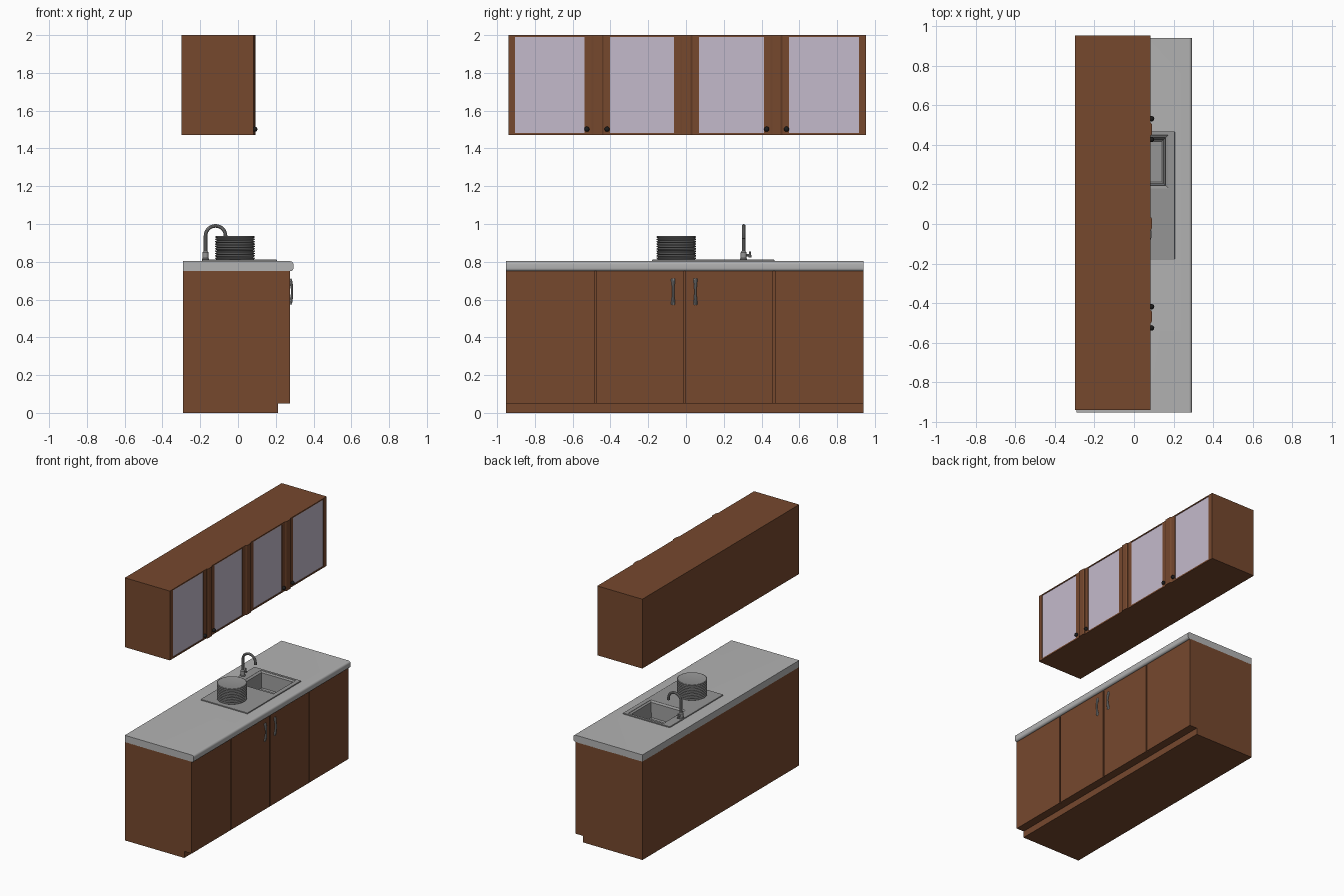
import bpy, bmesh, math
from math import cos, sin, pi

if "Cube" in bpy.data.objects:
    bpy.data.objects.remove(bpy.data.objects["Cube"])


def material(name, rgb):
    m = bpy.data.materials.new(name)
    m.diffuse_color = (*rgb, 1)
    m.use_nodes = True
    m.node_tree.nodes["Principled BSDF"].inputs["Base Color"].default_value = m.diffuse_color
    return m


WOOD = material("wood", (0.18, 0.065, 0.027))
GLASS = material("frosted_glass", (0.55, 0.49, 0.60))
BLACK = material("black", (0.012, 0.012, 0.012))
STEEL = material("steel", (0.30, 0.30, 0.30))
STONE = material("worktop_grey", (0.45, 0.45, 0.45))


def make(name, bm, mat, smooth=False):
    bmesh.ops.recalc_face_normals(bm, faces=bm.faces)
    me = bpy.data.meshes.new(name)
    bm.to_mesh(me)
    bm.free()
    ob = bpy.data.objects.new(name, me)
    bpy.context.collection.objects.link(ob)
    if mat:
        me.materials.append(mat)
    if smooth:
        soften(ob)
    return ob


def soften(ob):
    bpy.ops.object.select_all(action='DESELECT')
    ob.select_set(True)
    bpy.context.view_layer.objects.active = ob
    bpy.ops.object.shade_smooth_by_angle(angle=math.radians(35))


def box(name, x, y, z, mat):
    bm = bmesh.new()
    bmesh.ops.create_cube(bm, size=1)
    for v in bm.verts:
        v.co = [r[0] + (c + 0.5) * (r[1] - r[0]) for c, r in zip(v.co, (x, y, z))]
    return make(name, bm, mat)


def extrude(name, pts, vec, mat, smooth=False):
    bm = bmesh.new()
    f = bm.faces.new([bm.verts.new(p) for p in pts])
    g = bmesh.ops.extrude_face_region(bm, geom=[f])["geom"]
    bmesh.ops.translate(bm, vec=vec, verts=[v for v in g if isinstance(v, bmesh.types.BMVert)])
    return make(name, bm, mat, smooth)


def lathe(name, profile, loc, mat, n=32):
    bm = bmesh.new()
    vs = [bm.verts.new((r, 0, z)) for r, z in profile]
    es = [bm.edges.new(p) for p in zip(vs, vs[1:])]
    bmesh.ops.spin(bm, geom=vs + es, cent=(0, 0, 0), axis=(0, 0, 1), angle=2 * pi, steps=n)
    bmesh.ops.remove_doubles(bm, verts=bm.verts, dist=1e-5)
    ob = make(name, bm, mat, True)
    ob.location = loc
    return ob


def tube(name, pts, radii, mat):
    cu = bpy.data.curves.new(name, 'CURVE')
    cu.dimensions = '3D'
    cu.bevel_depth = 1
    cu.bevel_resolution = 3
    cu.use_fill_caps = True
    sp = cu.splines.new('POLY')
    sp.points.add(len(pts) - 1)
    for p, co, r in zip(sp.points, pts, radii):
        p.co = (*co, 1)
        p.radius = r
    ob = bpy.data.objects.new(name, cu)
    bpy.context.collection.objects.link(ob)
    cu.materials.append(mat)
    bpy.ops.object.select_all(action='DESELECT')
    ob.select_set(True)
    bpy.context.view_layer.objects.active = ob
    bpy.ops.object.convert(target='MESH')
    soften(bpy.context.object)


Y0, Y1 = -0.953, 0.94          # base unit ends
U0, U1 = -0.941, 0.953         # wall unit ends

# Base unit: plinth, carcass and four doors
box("plinth", (-0.29, 0.213), (Y0, Y1), (0, 0.052), WOOD)
carcass = box("base_carcass", (-0.29, 0.266), (Y0, Y1), (0.05, 0.752), WOOD)
w = (Y1 - Y0) / 4
for i in range(4):
    a = Y0 + i * w
    box(f"base_door_{i+1}", (0.264, 0.276), (a + 0.005 * (i > 0), a + w - 0.005 * (i < 3)),
        (0.05, 0.752), WOOD)

# Bowed door handles
for i, y in enumerate((-0.068, 0.050)):
    ts = [k / 12 for k in range(13)]
    tube(f"door_handle_{i+1}",
         [(0.272 + 0.014 * sin(pi * t) ** 0.6, y, 0.577 + 0.13 * t) for t in ts],
         [0.006 + 0.006 * abs(2 * t - 1) ** 2 for t in ts], STEEL)

# Worktop with rounded front edge
R = 0.016
prof = [(-0.29, 0.75), (-0.29, 0.803)]
prof += [(0.293 - R + R * sin(a), 0.803 - R + R * cos(a)) for a in [k * pi / 12 for k in range(7)]]
prof += [(0.293 - R + R * cos(a), 0.75 + R - R * sin(a)) for a in [k * pi / 12 for k in range(7)]]
worktop = extrude("worktop", [(x, Y0, z) for x, z in prof], (0, Y1 - Y0, 0), STONE, True)

# Sink deck, with an opening cut through deck, worktop and carcass
deck = box("sink_deck", (-0.19, 0.206), (-0.18, 0.468), (0.80, 0.811), STEEL)
BX, BY = (-0.12, 0.172), (0.182, 0.448)
cutter = box("sink_cutter", BX, BY, (0.67, 0.9), None)
cutter.hide_render = True
cutter.hide_viewport = True
for ob in (deck, worktop, carcass):
    m = ob.modifiers.new("opening", 'BOOLEAN')
    m.operation = 'DIFFERENCE'
    m.solver = 'EXACT'
    m.object = cutter
bev = deck.modifiers.new("soft_edge", 'BEVEL')
bev.width = 0.003
bev.segments = 2

# Sink bowl: tapered open shell with a drain
bm = bmesh.new()
rings = []
for inset, z in ((0, 0.808), (0.012, 0.800), (0.022, 0.690), (0.03, 0.682)):
    x0, x1, y0, y1 = BX[0] + inset, BX[1] - inset, BY[0] + inset, BY[1] - inset
    rings.append([bm.verts.new((x, y, z)) for x, y in ((x0, y0), (x1, y0), (x1, y1), (x0, y1))])
for a, b in zip(rings, rings[1:]):
    for i in range(4):
        bm.faces.new((a[i], a[(i + 1) % 4], b[(i + 1) % 4], b[i]))
bm.faces.new(rings[-1])
bowl = make("sink_bowl", bm, STEEL)
bowl.data.flip_normals()
lathe("sink_drain", [(0, 0.002), (0.018, 0.002), (0.022, 0.005), (0.028, 0.003), (0.028, 0)],
      (0.026, 0.315, 0.682), STEEL, 24)

# Tap: base, swan neck and side lever
TX, TY = -0.172, 0.305
lathe("tap_base", [(0, 0), (0.019, 0), (0.019, 0.006), (0.016, 0.01), (0.016, 0.04), (0.011, 0.047), (0, 0.047)],
      (TX, TY, 0.809), STEEL, 24)
neck = [(TX, TY, 0.82)]
neck += [(TX + 0.053 - 0.053 * cos(a), TY, 0.937 + 0.053 * sin(a)) for a in [k * pi / 16 for k in range(17)]]
neck += [(TX + 0.107, TY, 0.922)]
tube("tap_neck", neck, [0.0095] * len(neck), STEEL)
tube("tap_lever_stem", [(TX, TY, 0.835), (TX, TY + 0.032, 0.835)], [0.007] * 2, STEEL)
tube("tap_lever", [(TX, TY + 0.034, 0.823), (TX, TY + 0.034, 0.855)], [0.008, 0.005], STEEL)

# Stack of plates on the drainer
for i in range(10):
    lathe(f"plate_{i+1}", [(0, 0), (0.096, 0), (0.105, 0.006), (0.105, 0.010), (0.1, 0.0125), (0.092, 0.0105), (0, 0.0105)],
          (-0.016, -0.051, 0.811 + i * 0.0125), STEEL, 36)

# Wall unit: carcass, frame rails and stiles, glass panes
FX = (0.07, 0.083)
panes = [(-0.905, -0.537), (-0.402, -0.064), (0.069, 0.413), (0.545, 0.915)]
box("wall_carcass", (-0.298, 0.072), (U0, U1), (1.47, 2.0), WOOD)
box("wall_bottom_rail", FX, (U0, U1), (1.47, 1.481), WOOD)
box("wall_top_rail", FX, (U0, U1), (1.991, 2.0), WOOD)
edges = [U0] + [v for p in panes for v in p] + [U1]
for i in range(5):
    box(f"wall_stile_{i+1}", FX, edges[2 * i:2 * i + 2], (1.47, 2.0), WOOD)
for i, p in enumerate(panes):
    box(f"glass_pane_{i+1}", (0.07, 0.079), p, (1.481, 1.991), GLASS)

# Chamfered cover strips where doors meet
for i, y in enumerate((-0.468, 0.002, 0.479)):
    pts = [(0.08, -0.032), (0.086, -0.032), (0.092, -0.022), (0.092, 0.022), (0.086, 0.032), (0.08, 0.032)]
    extrude(f"cover_strip_{i+1}", [(x, y + d, 1.47) for x, d in pts], (0, 0, 0.53), WOOD)

# Round black knobs
for i, y in enumerate((-0.525, -0.418, 0.427, 0.532)):
    bm = bmesh.new()
    bmesh.ops.create_uvsphere(bm, u_segments=16, v_segments=10, radius=0.0135)
    k = make(f"knob_{i+1}", bm, BLACK, True)
    k.location = (0.089, y, 1.502)
